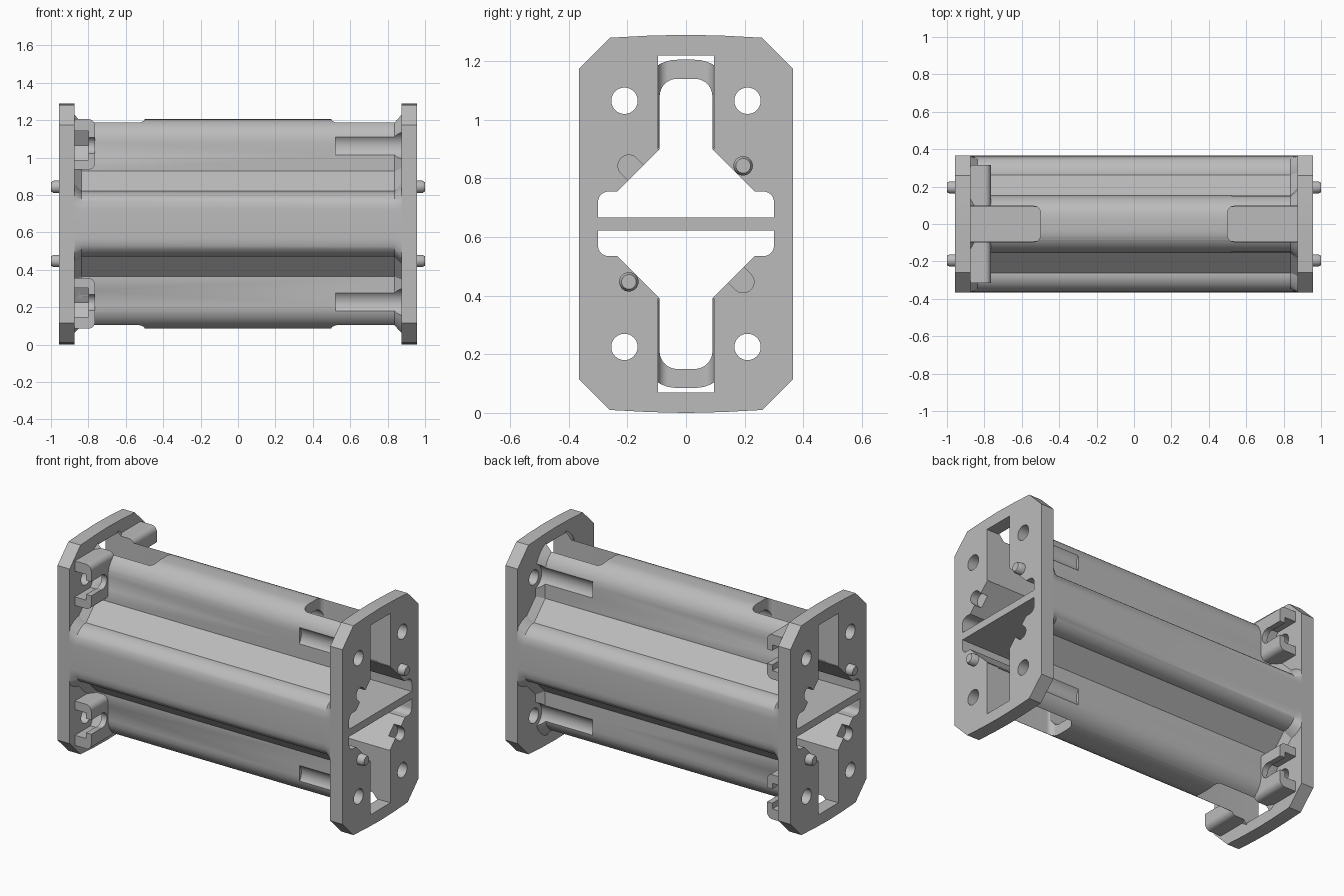
import bpy, bmesh
from math import sin, cos, pi, sqrt

cube = bpy.data.objects.get("Cube")
if cube:
    bpy.data.objects.remove(cube, do_unlink=True)

MID = 0.645          # height of the horizontal symmetry plane
WALL = 0.065         # tube wall thickness
SIDE = 0.365         # half width of the flanges
FACE, END = 0.875, 0.957   # inner and outer flange faces
BOLT_Y, BOLT_Z = 0.21, 0.42
SIGNS = [(sy, sz) for sy in (-1, 1) for sz in (-1, 1)]

grey = bpy.data.materials.new("light_grey")
grey.use_nodes = True
COLOR = (0.5, 0.5, 0.5, 1)
grey.diffuse_color = COLOR
grey.node_tree.nodes["Principled BSDF"].inputs["Base Color"].default_value = COLOR


def loft(name, rings):
    """Solid through matching rings of 3D points, capped at both ends."""
    bm = bmesh.new()
    loops = [[bm.verts.new(p) for p in ring] for ring in rings]
    n = len(loops[0])
    for a, b in zip(loops, loops[1:]):
        for i in range(n):
            j = (i + 1) % n
            bm.faces.new((a[i], a[j], b[j], b[i]))
    bm.faces.new(loops[0][::-1])
    bm.faces.new(loops[-1])
    bmesh.ops.remove_doubles(bm, verts=bm.verts, dist=1e-5)
    bmesh.ops.recalc_face_normals(bm, faces=bm.faces)
    mesh = bpy.data.meshes.new(name)
    bm.to_mesh(mesh)
    bm.free()
    ob = bpy.data.objects.new(name, mesh)
    bpy.context.collection.objects.link(ob)
    return ob


def prism_x(name, outline, x0, x1):
    return loft(name, [[(x, y, z) for y, z in outline] for x in (x0, x1)])


def arc(cy, cz, r, a0, a1, n=10):
    return [(cy + r * cos(a0 + (a1 - a0) * i / n), cz + r * sin(a0 + (a1 - a0) * i / n))
            for i in range(n + 1)]


def circle(cy, cz, r, n=32):
    return arc(cy, cz, r, 0, 2 * pi, n)[:-1]


def box(y0, y1, z0, z1):
    return [(y0, z0), (y1, z0), (y1, z1), (y0, z1)]


def flip(outline, sy=1, sz=1):
    """Mirror an outline across the two symmetry planes."""
    return [(sy * y, MID + sz * (z - MID)) for y, z in outline]


def quarter(d):
    """Cavity quarter outline grown by d, from the side up to the roof."""
    corner = 0.235 + 0.414 * d
    pts = [(min(max(y, corner), SIDE), z)
           for y, z in arc(0.265, 0.72, 0.035 + d, 0, pi / 2)]
    pts += [(corner, 0.755 + d), (0.09 + d, 0.9 + 0.414 * d)]
    return pts + arc(0.03, 1.08, 0.06 + d, 0, pi / 2)


def full(half_quarter):
    """Whole closed outline from one quarter."""
    q = half_quarter
    return (q + flip(q, -1)[::-1] + flip(q, -1, -1) + flip(q, 1, -1)[::-1])


# Cutters: the two cavities either side of the middle web
cavity = [(0.3, MID + 0.0225)] + quarter(0)
cavity += flip(cavity, -1)[::-1]
cavities = [prism_x("cavity_cutter", flip(cavity, 1, s), -1.1, 1.1) for s in (1, -1)]

# Cutters: bolt holes, roof slots with rounded corners, flange windows
holes, slots, windows, pockets, nuts, notches = [], [], [], [], [], []
for sy, sz in SIGNS:
    by, bz = sy * BOLT_Y, MID + sz * BOLT_Z
    holes.append(prism_x("bolt_hole_cutter", circle(by, bz, 0.045), -1.1, 1.1))
    pockets.append(prism_x("head_pocket_cutter", circle(by, bz, 0.075, 48), 0.52, 0.9))
    nut = [(sy * y, bz + z) for y, z in
           ((0.4, 0.078), (0.165, 0.078), (0.12, 0), (0.165, -0.078), (0.4, -0.078))]
    nuts.append(prism_x("nut_cutter", nut, -0.9, -0.8))
    nuts.append(prism_x("bolt_slot_cutter", box(sy * BOLT_Y, sy * 0.4, bz - 0.043, bz + 0.043),
                        -0.82, -0.7))
    # sy doubles as the x end for the slots
    half, r = 0.095, 0.035
    plan = ([(0.95, -half), (0.95, half)]
            + arc(0.5 + r, half - r, r, pi / 2, pi)
            + arc(0.5 + r, r - half, r, pi, 1.5 * pi))
    slots.append(loft("roof_slot_cutter", [[(sy * x, y, MID + sz * h) for x, y in plan]
                                           for h in (0.26, 0.8)]))
    windows.append(prism_x("window_cutter", flip(box(-half, half, 0.9, 1.22), 1, sz),
                           sy * 0.8, sy * 1.1))

# Locating pins and the open sockets that receive them
pins = []
for sx in (-1, 1):
    for sz in (-1, 1):
        py, pz = sx * sz * 0.195, MID + sz * 0.198
        pins.append(loft("locating_pin", [[(sx * x, y, z) for y, z in circle(py, pz, r)]
                                          for x, r in ((0.93, 0.033), (0.985, 0.033), (1.0, 0.025))]))
        u = arc(0, 0, 0.037, -pi / 2, pi / 2, 16) + [(-0.1, 0.037), (-0.1, -0.037)]
        k = 1 / sqrt(2)
        socket = [(-sx * sz * (0.195 + k * (a - b)), MID + sz * (0.198 + k * (a + b)))
                  for a, b in u]
        notches.append(prism_x("socket_cutter", socket, sx * 0.91, sx * 1.1))

# Tube body, flaring into the flanges at both ends
flare = 0.038
tube = loft("tube_body", [[(x, y, z) for y, z in full(quarter(WALL + d))] for x, d in
                          ((-FACE, flare), (flare - FACE, 0), (FACE - flare, 0), (FACE, flare))])

# End flanges
edge = full([(SIDE, 1.175), (0.26, 1.28), (0.13, 1.287), (0.01, 1.29)])
flanges = [prism_x(name, edge, s * FACE, s * END)
           for s, name in ((-1, "right_flange"), (1, "left_flange"))]

# Nut holders behind the right flange
holders = []
r = 0.035
side = ([(-FACE, 0.935)] + arc(-0.765 - r, 0.935 + r, r, -pi / 2, 0)
        + arc(-0.765 - r, 1.205 - r, r, 0, pi / 2) + [(-FACE, 1.205)])
for sy, sz in SIGNS:
    holders.append(loft("nut_holder", [[(x, sy * y, MID + sz * (z - MID)) for x, z in side]
                                       for y in (0.08, 0.315)]))


def cut(ob, cutters):
    for c in cutters:
        mod = ob.modifiers.new("cut", 'BOOLEAN')
        mod.operation, mod.solver, mod.object = 'DIFFERENCE', 'EXACT', c
    bpy.context.view_layer.update()
    graph = bpy.context.evaluated_depsgraph_get()
    mesh = bpy.data.meshes.new_from_object(ob.evaluated_get(graph))
    ob.modifiers.clear()
    ob.data = mesh


cut(tube, cavities + slots + holes + pockets + nuts)
for ob in flanges:
    cut(ob, cavities + windows + holes + notches)
for ob in holders:
    cut(ob, cavities + slots + holes + nuts)

for c in cavities + slots + windows + holes + pockets + nuts + notches:
    bpy.data.objects.remove(c, do_unlink=True)

# Colour and shading
bpy.ops.object.select_all(action='DESELECT')
for ob in [tube] + flanges + holders + pins:
    ob.data.materials.clear()
    ob.data.materials.append(grey)
    ob.select_set(True)
    bpy.context.view_layer.objects.active = ob
bpy.ops.object.shade_smooth_by_angle(angle=pi / 6)
